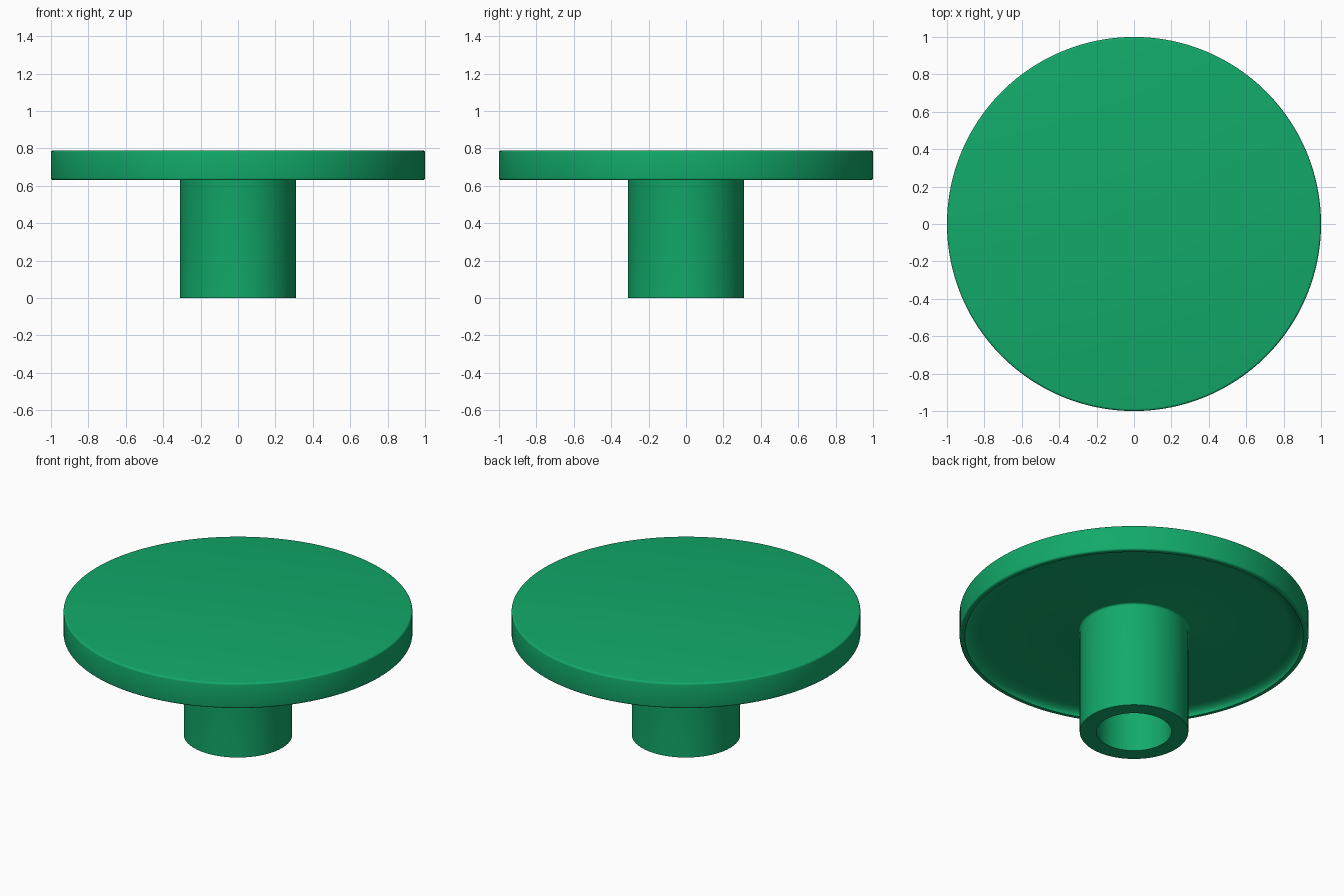
import bpy, bmesh, math

if "Cube" in bpy.data.objects:
    bpy.data.objects.remove(bpy.data.objects["Cube"])

SEGMENTS = 128

green = bpy.data.materials.new("green")
green.diffuse_color = (0.006, 0.40, 0.145, 1)
green.use_nodes = True
green.node_tree.nodes["Principled BSDF"].inputs["Base Color"].default_value = green.diffuse_color


def arc(cx, cz, rx, rz, start, end, steps):
    """Points along an elliptical arc in the profile plane, angles in degrees."""
    angles = [math.radians(start + (end - start) * i / steps) for i in range(steps + 1)]
    return [(cx + rx * math.cos(a), cz + rz * math.sin(a)) for a in angles]


def lathe(name, profile):
    """Revolve a radius/height profile around the z axis."""
    bm = bmesh.new()
    verts = [bm.verts.new((r, 0, z)) for r, z in profile]
    edges = [bm.edges.new(pair) for pair in zip(verts, verts[1:])]
    bmesh.ops.spin(bm, geom=verts + edges, cent=(0, 0, 0), axis=(0, 0, 1),
                   angle=math.tau, steps=SEGMENTS, use_duplicate=False)
    bmesh.ops.remove_doubles(bm, verts=bm.verts, dist=1e-4)
    bmesh.ops.recalc_face_normals(bm, faces=bm.faces)
    mesh = bpy.data.meshes.new(name)
    bm.to_mesh(mesh)
    bm.free()
    mesh.materials.append(green)
    obj = bpy.data.objects.new(name, mesh)
    bpy.context.collection.objects.link(obj)
    bpy.ops.object.select_all(action='DESELECT')
    obj.select_set(True)
    bpy.context.view_layer.objects.active = obj
    bpy.ops.object.shade_smooth_by_angle(angle=math.radians(30))


# Round cap with a hollow underside and a hollow stem, as one closed turning
TOP, RIM, CEILING = 0.79, 0.63, 0.67
profile = [(0, TOP)]
profile += arc(0.988, TOP - 0.012, 0.012, 0.012, 90, 0, 4)       # top edge
profile += arc(0.988, RIM + 0.012, 0.012, 0.012, 0, -90, 4)      # bottom edge
profile += arc(0.89, RIM, 0.08, CEILING - RIM, 0, 90, 8)         # rim hollow
profile += arc(0.323, CEILING - 0.012, 0.012, 0.012, 90, 180, 4) # stem fillet
profile += [(0.311, 0), (0.215, 0), (0.215, RIM), (0, RIM)]      # stem and bore
lathe("cap_with_stem", profile)
